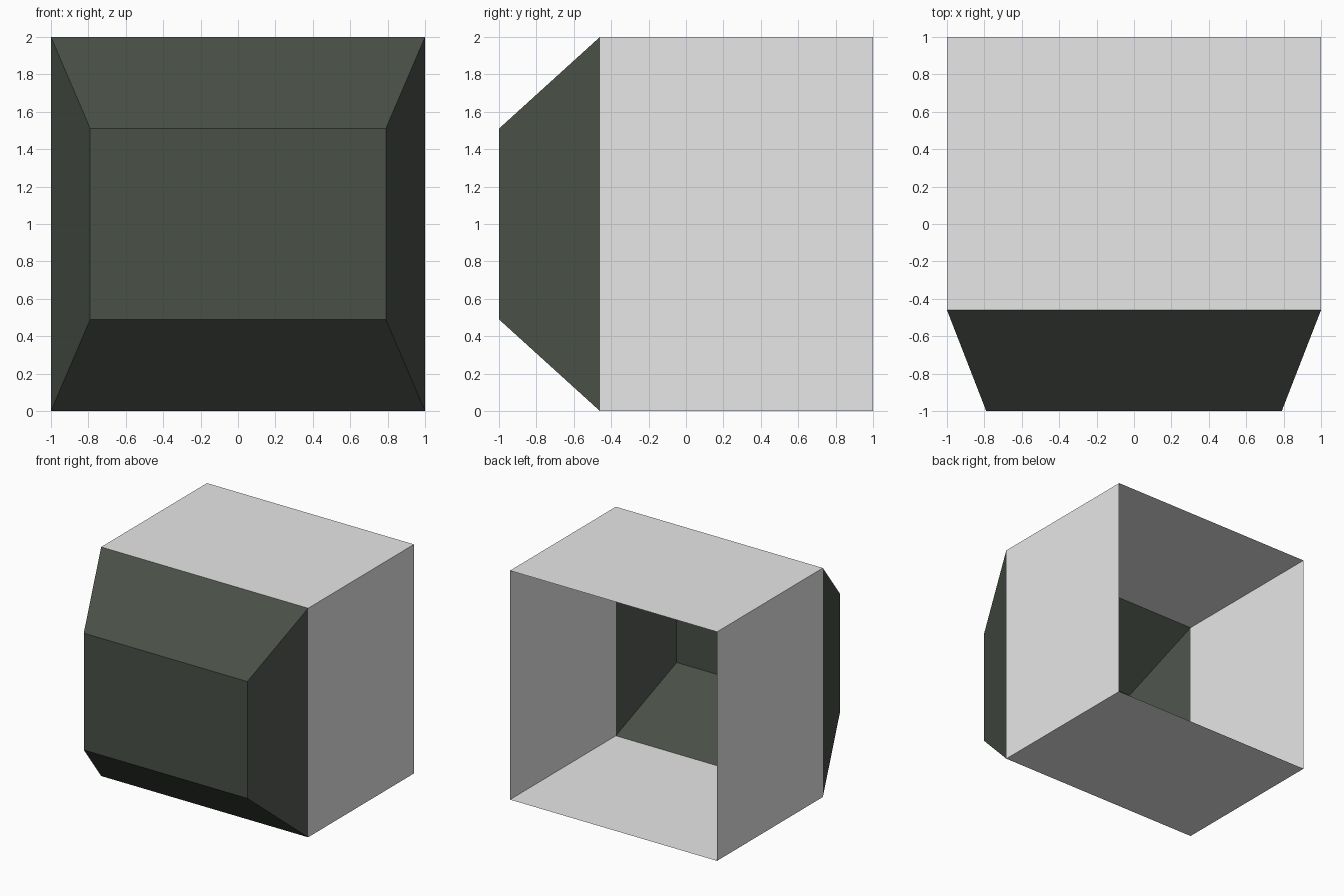
import bpy, bmesh

if "Cube" in bpy.data.objects:
    bpy.data.objects.remove(bpy.data.objects["Cube"])


def material(name, rgb):
    m = bpy.data.materials.new(name)
    m.diffuse_color = (*rgb, 1)
    m.use_nodes = True
    m.node_tree.nodes["Principled BSDF"].inputs["Base Color"].default_value = m.diffuse_color
    return m


def ring(bm, y, half_x, z0, z1):
    return [bm.verts.new(p) for p in ((-half_x, y, z0), (half_x, y, z0),
                                      (half_x, y, z1), (-half_x, y, z1))]


def loft(name, front, back, mat, capped):
    """Four walls between two rectangles, optionally closed at the front."""
    bm = bmesh.new()
    a, b = ring(bm, *front), ring(bm, *back)
    for i in range(4):
        j = (i + 1) % 4
        bm.faces.new((a[j], a[i], b[i], b[j]))
    if capped:
        bm.faces.new(a)
    me = bpy.data.meshes.new(name)
    bm.to_mesh(me)
    bm.free()
    me.materials.append(mat)
    ob = bpy.data.objects.new(name, me)
    bpy.context.collection.objects.link(ob)
    return ob


grey = material("light grey", (0.8, 0.8, 0.8))
green = material("dark grey green", (0.067, 0.081, 0.064))

# Casing: thin square sleeve, open at the back
loft("casing", (-0.46, 1, 0, 2), (1, 1, 0, 2), grey, False)
# Screen: tapered front with a flat face
loft("tapered_front", (-1, 0.79, 0.49, 1.51), (-0.46, 1, 0, 2), green, True)
